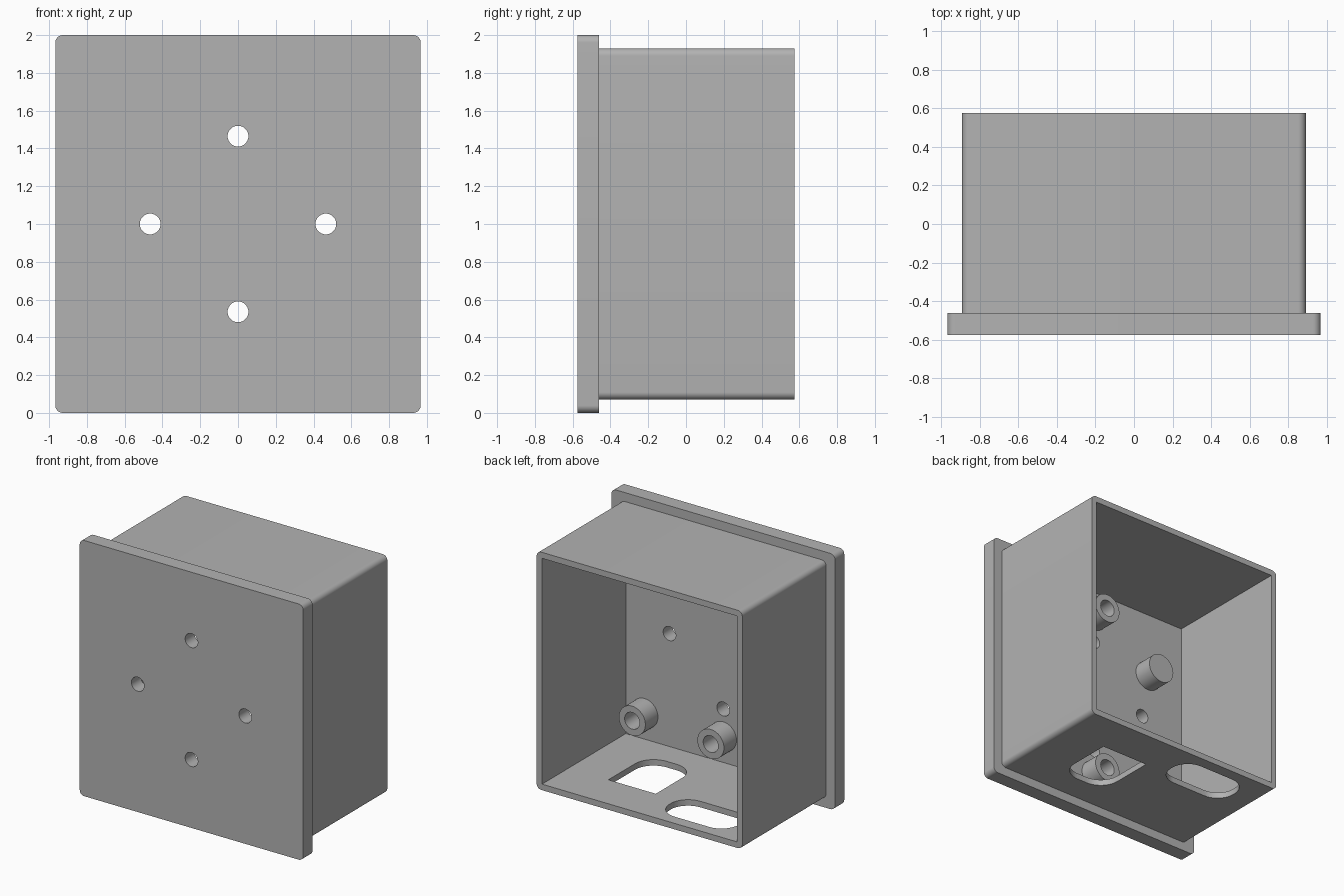
import bpy, bmesh
from math import cos, sin, pi, radians

if "Cube" in bpy.data.objects:
    bpy.data.objects.remove(bpy.data.objects["Cube"], do_unlink=True)

grey = bpy.data.materials.new("plain grey")
grey.use_nodes = True
colour = (0.45, 0.45, 0.45, 1)
grey.diffuse_color = colour
grey.node_tree.nodes["Principled BSDF"].inputs["Base Color"].default_value = colour


def rounded(u, v, hu, hv, radii, steps=10):
    """Rectangle outline; one radius per corner: ++, -+, --, +-."""
    pts = []
    signs = ((1, 1), (-1, 1), (-1, -1), (1, -1))
    for k, ((su, sv), r) in enumerate(zip(signs, radii)):
        cu, cv = u + su * (hu - r), v + sv * (hv - r)
        for i in range(steps + 1 if r else 1):
            a = pi / 2 * (k + i / steps)
            pts.append((cu + r * cos(a), cv + r * sin(a)))
    return pts


def circle(u, v, r, n=40):
    return [(u + r * cos(2 * pi * i / n), v + r * sin(2 * pi * i / n)) for i in range(n)]


def prism(name, outline, start, end, axis="y"):
    """Extrude an x-z outline along y, or an x-y outline along z."""
    bm = bmesh.new()
    place = (lambda u, v: (u, start, v)) if axis == "y" else (lambda u, v: (u, v, start))
    face = bm.faces.new([bm.verts.new(place(u, v)) for u, v in outline])
    top = bmesh.ops.extrude_face_region(bm, geom=[face])["geom"]
    d = end - start
    bmesh.ops.translate(bm, vec=(0, d, 0) if axis == "y" else (0, 0, d),
                        verts=[g for g in top if isinstance(g, bmesh.types.BMVert)])
    bmesh.ops.recalc_face_normals(bm, faces=bm.faces)
    mesh = bpy.data.meshes.new(name)
    bm.to_mesh(mesh)
    bm.free()
    mesh.materials.append(grey)
    ob = bpy.data.objects.new(name, mesh)
    bpy.context.collection.objects.link(ob)
    return ob


def finish(ob, cutters=()):
    """Cut the openings, then shade smooth with sharp edges kept."""
    bpy.ops.object.select_all(action="DESELECT")
    ob.select_set(True)
    bpy.context.view_layer.objects.active = ob
    for c in cutters:
        c.hide_render = True
        mod = ob.modifiers.new("cut", "BOOLEAN")
        mod.operation, mod.solver, mod.object = "DIFFERENCE", "EXACT", c
        bpy.ops.object.modifier_apply(modifier=mod.name)
        bpy.data.objects.remove(c, do_unlink=True)
    bpy.ops.object.shade_smooth_by_angle(angle=radians(30))


FRONT, FLOOR, BACK = -0.575, -0.46, 0.575

# Front plate with four screw holes in a cross
plate = prism("front_plate", rounded(0, 1, 0.967, 1, [0.04] * 4), FRONT, FLOOR)
arm = 0.465
finish(plate, [prism("hole", circle(x, 1 + z, 0.055), FRONT - 0.1, FLOOR + 0.1)
               for x, z in ((arm, 0), (-arm, 0), (0, arm), (0, -arm))])

# Open-backed box walls with two cable openings in the bottom
walls = prism("box_walls", rounded(0, 1, 0.89, 0.93, [0.04] * 4), FLOOR, BACK)
cavity = prism("cavity", rounded(0, 1, 0.843, 0.883, [0] * 4), FLOOR - 0.1, BACK + 0.1)
arched = prism("arched_opening", rounded(0.295, 0, 0.205, 0.245, [0, 0, 0.16, 0.16]),
               0, 0.3, "z")
slot = prism("slot_opening", rounded(-0.39, 0.325, 0.3, 0.158, [0.15] * 4), 0, 0.3, "z")
finish(walls, [cavity, arched, slot])

# Hollow standoffs at the corners of a rectangle, on the inside of the plate
TIP = FLOOR + 0.155
for side, x in (("middle", 0), ("left", 0.68)):
    for level, z in (("lower", 0.32), ("upper", 1.68)):
        post = prism(f"standoff_{side}_{level}", circle(x, z, 0.115), FLOOR, TIP)
        finish(post, [prism("bore", circle(x, z, 0.065), FLOOR - 0.1, TIP + 0.1)])

# Solid support peg
finish(prism("support_peg", circle(-0.52, 1.36, 0.115), FLOOR, TIP))
